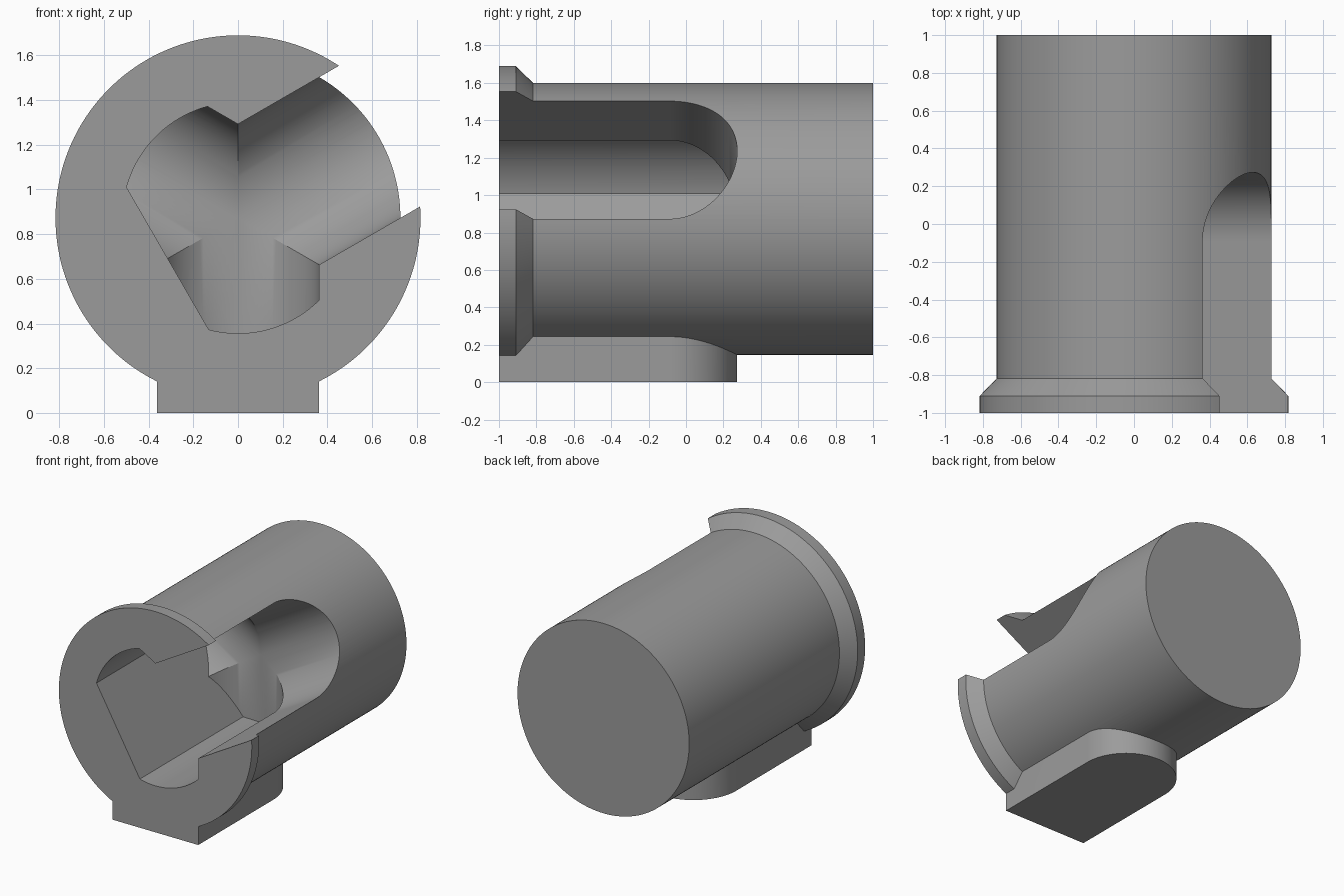
import bpy, bmesh, math
from mathutils import Vector

if "Cube" in bpy.data.objects:
    bpy.data.objects.remove(bpy.data.objects["Cube"])

AXIS_Z = 0.873      # height of the barrel axis
BARREL_R = 0.727
FLANGE_R = 0.817
BORE_R = 0.517
HALF_W = 0.3635     # half width of slots and foot
ROUND_Y = -0.09     # centre of the rounded slot ends

grey = bpy.data.materials.new("grey")
grey.diffuse_color = (0.33, 0.33, 0.33, 1)
grey.use_nodes = True
grey.node_tree.nodes["Principled BSDF"].inputs["Base Color"].default_value = grey.diffuse_color


def loft(name, rings):
    """Closed solid through matching rings of points, capped at both ends."""
    bm = bmesh.new()
    rows = [[bm.verts.new(p) for p in ring] for ring in rings]
    n = len(rows[0])
    for a, b in zip(rows, rows[1:]):
        for i in range(n):
            j = (i + 1) % n
            bm.faces.new((a[i], a[j], b[j], b[i]))
    bm.faces.new(rows[0])
    bm.faces.new(rows[-1])
    bmesh.ops.recalc_face_normals(bm, faces=bm.faces)
    mesh = bpy.data.meshes.new(name)
    bm.to_mesh(mesh)
    bm.free()
    mesh.materials.append(grey)
    ob = bpy.data.objects.new(name, mesh)
    bpy.context.collection.objects.link(ob)
    return ob


def circle(r, y, n=192):
    return [(r * math.cos(2 * math.pi * i / n), y,
             AXIS_Z + r * math.sin(2 * math.pi * i / n)) for i in range(n)]


def arm(name, angle, start, end, front):
    """Round-ended bar reaching outward from the axis at the given angle."""
    a = math.radians(angle)
    out = Vector((math.cos(a), 0, math.sin(a)))
    side = Vector((-math.sin(a), 0, math.cos(a)))
    outline = [(-HALF_W, front), (HALF_W, front)]
    steps = 64
    for i in range(steps + 1):
        t = math.pi * i / steps
        outline.append((HALF_W * math.cos(t), ROUND_Y + HALF_W * math.sin(t)))
    centre = Vector((0, 0, AXIS_Z))
    return loft(name, [[centre + out * d + side * u + Vector((0, y, 0))
                        for u, y in outline] for d in (start, end)])


def combine(target, other, operation):
    mod = target.modifiers.new(operation.lower(), 'BOOLEAN')
    mod.operation = operation
    mod.solver = 'EXACT'
    mod.object = other
    bpy.context.view_layer.objects.active = target
    bpy.ops.object.modifier_apply(modifier=mod.name)
    bpy.data.objects.remove(other, do_unlink=True)


# Barrel with a chamfered front flange
body = loft("slotted_barrel", [circle(FLANGE_R, -1), circle(FLANGE_R, -0.91),
                               circle(BARREL_R, -0.818), circle(BARREL_R, 1)])

# Round-ended foot below the barrel
combine(body, arm("foot", 270, AXIS_Z - 0.33, AXIS_Z, -1), 'UNION')

# Open slot through the upper right wall
combine(body, arm("slot_cutter", 30, -0.01, 1.2, -1.3), 'DIFFERENCE')

# Two blind arms, limited by the bore with a flat on its lower left
flat = math.acos(HALF_W / BORE_R)
for angle in (150, 270):
    pocket = arm("pocket_cutter", angle, -0.01, 0.8, -1.3)
    ring = []
    for i in range(129):
        t = math.radians(210) + flat + (2 * math.pi - 2 * flat) * i / 128
        ring.append((BORE_R * math.cos(t), AXIS_Z + BORE_R * math.sin(t)))
    bore = loft("bore_limit", [[(x, y, z) for x, z in ring] for y in (-1.5, 0.6)])
    combine(pocket, bore, 'INTERSECT')
    combine(body, pocket, 'DIFFERENCE')

# Smooth round surfaces, sharp edges
bpy.ops.object.select_all(action='DESELECT')
body.select_set(True)
bpy.context.view_layer.objects.active = body
bpy.ops.object.shade_smooth_by_angle(angle=math.radians(25))
